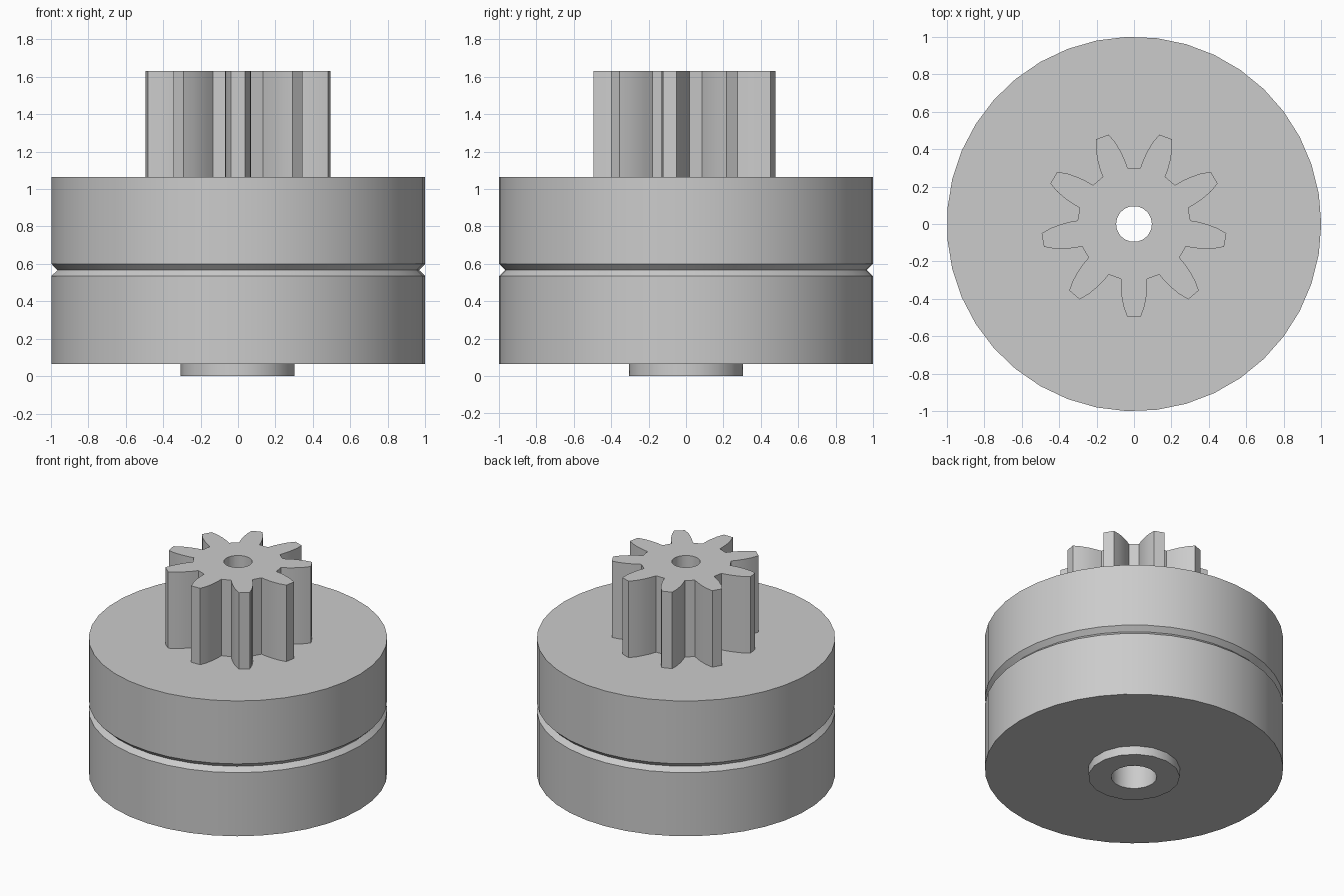
import bpy, bmesh
from math import cos, sin, radians, pi

if "Cube" in bpy.data.objects:
    bpy.data.objects.remove(bpy.data.objects["Cube"])

grey = bpy.data.materials.new("light grey")
grey.use_nodes = True
colour = (0.6, 0.6, 0.6, 1)
grey.diffuse_color = colour
grey.node_tree.nodes["Principled BSDF"].inputs["Base Color"].default_value = colour


def ring_solid(name, loops):
    """Join equal-length loops of points into a closed ring-shaped solid."""
    bm = bmesh.new()
    rows = [[bm.verts.new(p) for p in loop] for loop in loops]
    n = len(rows[0])
    for r, row in enumerate(rows):
        below = rows[r - 1]
        for i in range(n):
            j = (i + 1) % n
            bm.faces.new((below[i], below[j], row[j], row[i]))
    bmesh.ops.recalc_face_normals(bm, faces=bm.faces)
    mesh = bpy.data.meshes.new(name)
    bm.to_mesh(mesh)
    bm.free()
    mesh.materials.append(grey)
    obj = bpy.data.objects.new(name, mesh)
    bpy.context.collection.objects.link(obj)
    bpy.ops.object.select_all(action='DESELECT')
    obj.select_set(True)
    bpy.context.view_layer.objects.active = obj
    bpy.ops.object.shade_smooth_by_angle(angle=radians(25))
    return obj


def lathe(name, profile, sides, start=0.0):
    angles = [start + 2 * pi * i / sides for i in range(sides)]
    return ring_solid(name, [[(r * cos(a), r * sin(a), z) for a in angles]
                             for r, z in profile])


BORE, SHAFT = 0.153, 0.095
BASE, TOP, GEAR_TOP = 0.065, 1.065, 1.63

# Wheel with a V groove round its middle
lathe("grooved_wheel", [(BORE, BASE), (1, BASE), (1, 0.535), (0.967, 0.567),
                        (1, 0.6), (1, TOP), (BORE, TOP)], 39)

# Short collar below the wheel
lathe("bottom_collar", [(BORE, 0), (0.307, 0), (0.307, BASE), (BORE, BASE)], 17, pi)

# Pinion: half-tooth flank as (radius, degrees from the tooth centre)
flank = [(0.302, 13.5), (0.345, 11.8), (0.39, 9.8), (0.445, 7.2), (0.496, 4.2)]
tooth = [(r, -a) for r, a in flank] + [(r, a) for r, a in reversed(flank)]
outline = [(r, radians(a - 90 + 40 * k)) for k in range(9) for r, a in tooth]


def gear_loop(z, radius=None):
    return [((radius or r) * cos(a), (radius or r) * sin(a), z) for r, a in outline]


ring_solid("pinion_gear", [gear_loop(TOP, SHAFT), gear_loop(TOP),
                           gear_loop(GEAR_TOP), gear_loop(GEAR_TOP, SHAFT)])
